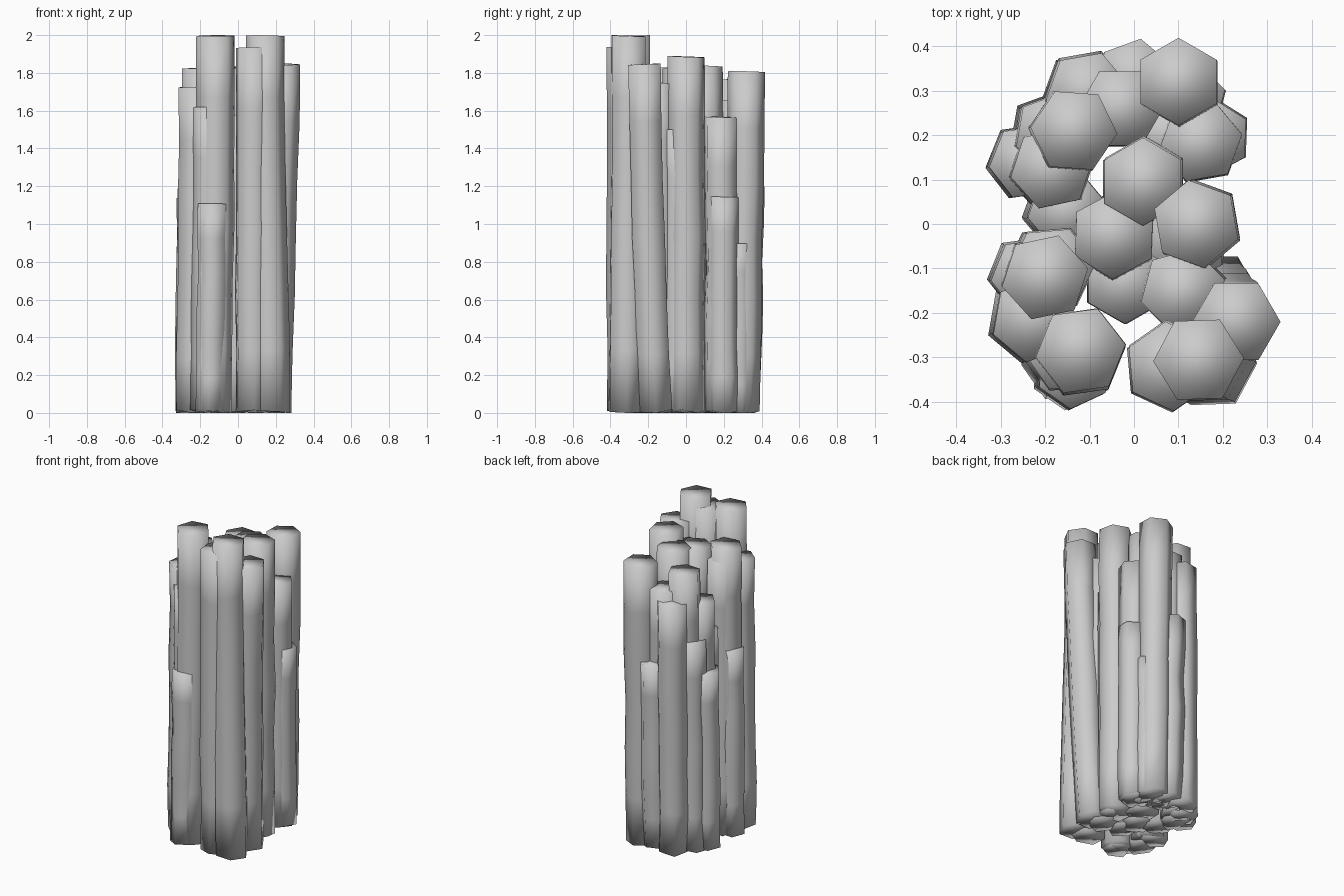
import bpy, bmesh, math, random

if "Cube" in bpy.data.objects:
    bpy.data.objects.remove(bpy.data.objects["Cube"])

random.seed(4)

# Each column: top x, top y, height, rotation in degrees
FRONT = [
    (-0.12, -0.285, 2.00, 8), (0.145, -0.305, 2.00, 2),
    (0.08, -0.32, 1.94, 35), (0.23, -0.22, 1.85, 0),
    (-0.135, -0.33, 1.11, 25), (-0.20, -0.12, 1.83, 12),
    (-0.185, -0.10, 1.75, 5), (-0.235, -0.115, 1.19, 8),
    (-0.225, -0.215, 1.73, 20), (-0.15, -0.285, 1.62, 5),
    (0.11, -0.15, 1.75, 15), (-0.02, -0.13, 1.58, 30),
]
MIDDLE = [
    (0.14, 0.00, 1.89, 40), (-0.045, -0.025, 1.83, 28),
    (0.02, 0.095, 1.84, 30), (0.12, -0.04, 1.50, 25),
    (-0.15, 0.03, 1.35, 10),
]
REAR = [
    (0.10, 0.32, 1.81, 30), (-0.135, 0.21, 1.77, -4),
    (-0.185, 0.125, 1.57, 12), (-0.24, 0.14, 1.14, 8),
    (-0.18, 0.205, 1.35, 20), (-0.105, 0.295, 1.60, 10),
    (-0.03, 0.26, 1.66, 0), (0.00, 0.33, 1.20, 20),
    (0.15, 0.185, 1.57, 10), (0.175, 0.195, 1.15, 28),
    (0.125, 0.28, 0.90, 15), (0.07, 0.20, 1.40, 0),
]


def column(name, x, y, height, rot, sx, sy):
    """Six-sided leaning prism with a slightly uneven surface."""
    bm = bmesh.new()
    levels = 6
    radius = 0.066 + 0.018 * height      # taller columns are thicker
    tilt = random.uniform(0, math.tau)
    rings = []
    for k in range(levels + 1):
        t = k / levels
        lean = (1 - t) ** 1.3
        loose = 0.0 if k == levels else 1.0
        cx = x + sx * lean + loose * random.uniform(-0.004, 0.004)
        cy = y + sy * lean + loose * random.uniform(-0.004, 0.004)
        rad = radius * (1 + loose * random.uniform(-0.03, 0.02))
        ring = []
        for i in range(6):
            a = math.radians(rot + 60 * i)
            z = height * t
            if k == levels:              # slightly slanted top
                z -= 0.004 * (1 - math.cos(a - tilt))
            elif k == 0 and i:           # ragged underside
                z = random.uniform(0.0, 0.02)
            ring.append(bm.verts.new(
                (cx + rad * math.cos(a), cy + rad * math.sin(a), z)))
        rings.append(ring)
    for lo, hi in zip(rings, rings[1:]):
        for i in range(6):
            j = (i + 1) % 6
            bm.faces.new((lo[i], lo[j], hi[j], hi[i]))
    bm.faces.new(rings[-1])
    bm.faces.new(list(reversed(rings[0])))
    for f in bm.faces:
        f.smooth = True
    mesh = bpy.data.meshes.new(name)
    bm.to_mesh(mesh)
    bm.free()
    bpy.context.collection.objects.link(bpy.data.objects.new(name, mesh))


for group, cols in (("front", FRONT), ("middle", MIDDLE), ("rear", REAR)):
    for n, (x, y, h, rot) in enumerate(cols, 1):
        # the outer right-hand and tall rear columns lean the most
        sx, sy = (-0.01 if x < -0.1 else 0.0), 0.0
        if x > 0.2:
            sx, sy = -0.05, 0.06
        elif x > 0.14 and y < -0.3:
            sx, sy = 0.03, -0.01
        elif y > 0.3:
            sy = -0.03
        elif y < -0.25 and x < 0 and h > 1.5:
            sy = -0.02
        column(f"{group}_stone_column_{n}", x, y, h, rot, sx, sy)
